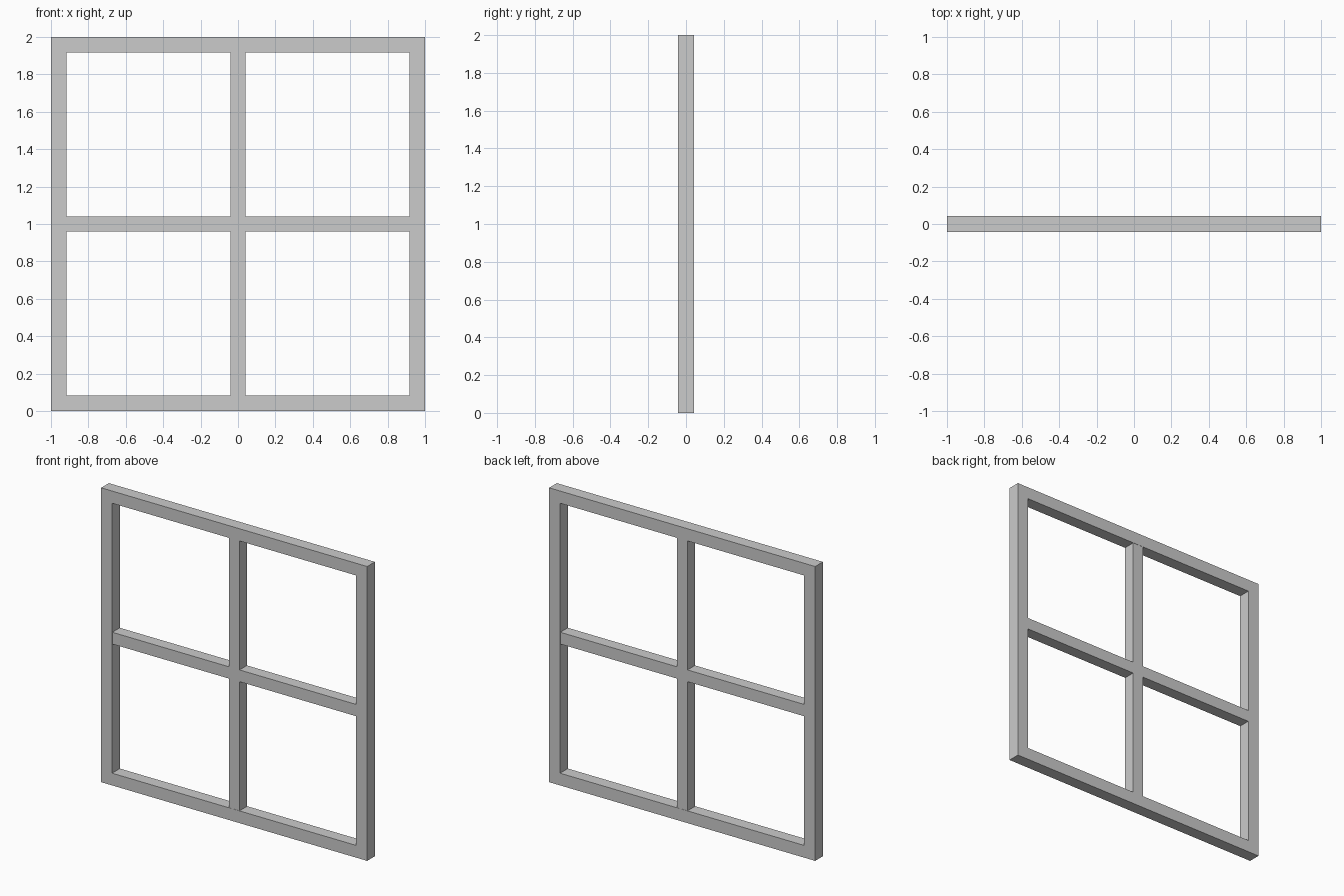
import bpy, bmesh

if "Cube" in bpy.data.objects:
    bpy.data.objects.remove(bpy.data.objects["Cube"])

FRAME = 0.083   # frame bar width and depth
BAR = 0.08      # glazing bar width and depth
INNER = 1 - FRAME


def prism(name, build_faces, depth):
    """Extrude flat faces drawn in the x-z plane symmetrically about y = 0."""
    bm = bmesh.new()
    build_faces(bm)
    res = bmesh.ops.extrude_face_region(bm, geom=bm.faces[:], use_keep_orig=True)
    moved = {v for v in res["geom"] if isinstance(v, bmesh.types.BMVert)}
    for v in bm.verts:
        v.co.y = depth / 2 if v in moved else -depth / 2
    bmesh.ops.recalc_face_normals(bm, faces=bm.faces[:])
    mesh = bpy.data.meshes.new(name)
    bm.to_mesh(mesh)
    bm.free()
    obj = bpy.data.objects.new(name, mesh)
    bpy.context.collection.objects.link(obj)
    return obj


# Outer frame: four mitred rails
def frame_faces(bm):
    corners = [(-1, -1), (1, -1), (1, 1), (-1, 1)]
    outer = [bm.verts.new((x, 0, 1 + z)) for x, z in corners]
    inner = [bm.verts.new((x * INNER, 0, 1 + z * INNER)) for x, z in corners]
    for i in range(4):
        j = (i + 1) % 4
        bm.faces.new((outer[i], outer[j], inner[j], inner[i]))


# Glazing bars: a cross joining the middle of each rail
def cross_faces(bm):
    h = BAR / 2
    quarter = [(INNER, -h), (INNER, h), (h, h)]
    pts = []
    for _ in range(4):
        pts += quarter
        quarter = [(-z, x) for x, z in quarter]
    bm.faces.new([bm.verts.new((x, 0, 1 + z)) for x, z in pts])


prism("window_frame", frame_faces, FRAME)
prism("glazing_bars", cross_faces, BAR)
